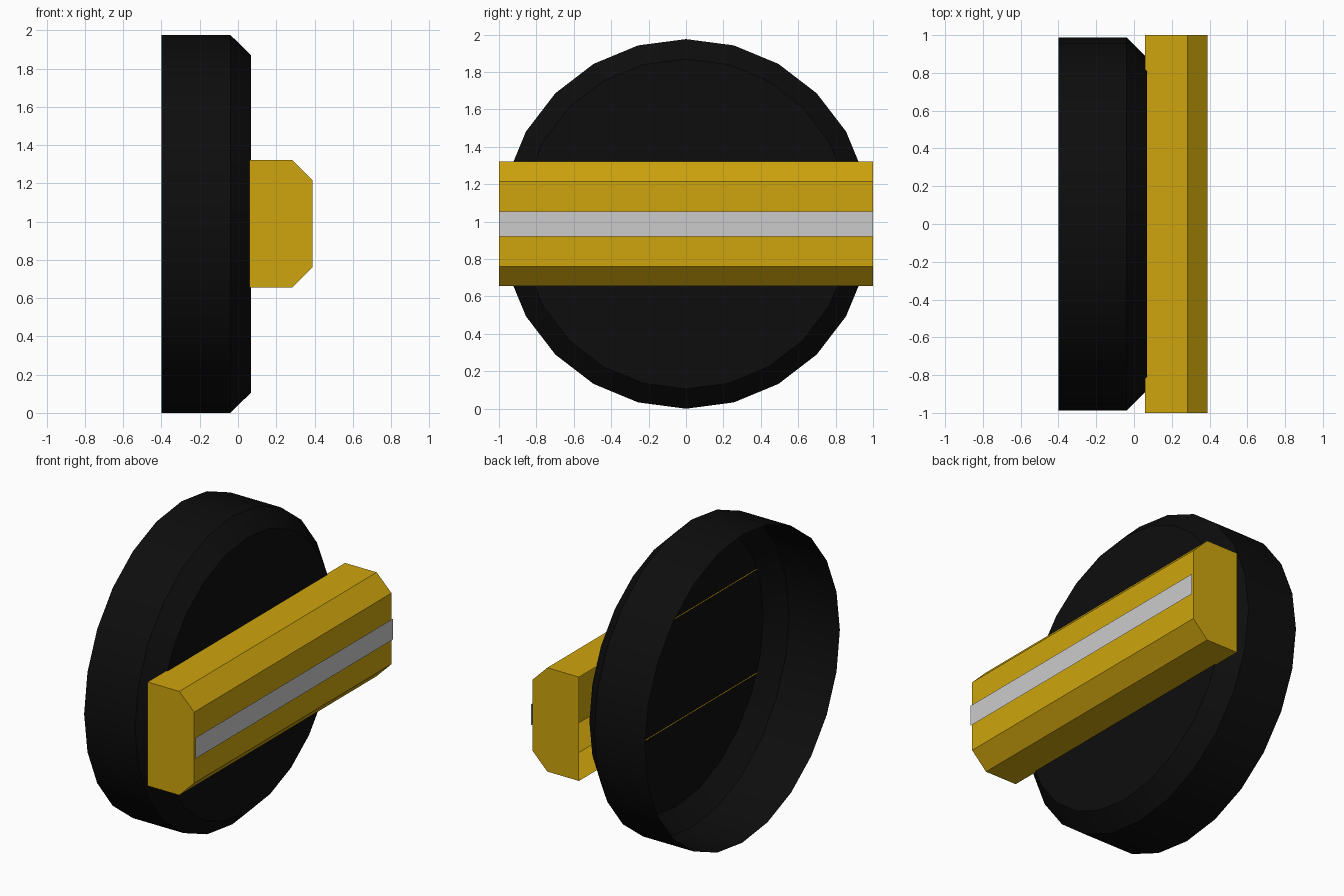
import bpy, bmesh
from math import sin, cos, tau, radians

if "Cube" in bpy.data.objects:
    bpy.data.objects.remove(bpy.data.objects["Cube"])

CZ = 0.988      # height of the dial axis
SIDES = 24


def material(name, rgb):
    m = bpy.data.materials.new(name)
    m.diffuse_color = (*rgb, 1)
    m.use_nodes = True
    m.node_tree.nodes["Principled BSDF"].inputs["Base Color"].default_value = m.diffuse_color
    return m


def finish(bm, name, mat=None):
    mesh = bpy.data.meshes.new(name)
    bm.to_mesh(mesh)
    bm.free()
    ob = bpy.data.objects.new(name, mesh)
    bpy.context.collection.objects.link(ob)
    if mat:
        mesh.materials.append(mat)
    return ob


black = material("black", (0.004, 0.004, 0.004))
yellow = material("yellow", (0.62, 0.375, 0.004))

# Dial base: thin cup, open at the back, chamfered front rim
bm = bmesh.new()
rings = []
for x, r in [(-0.40, 0.988), (-0.04, 0.988), (0.068, 0.882)]:
    rings.append([bm.verts.new((x, r * cos(tau * i / SIDES), CZ + r * sin(tau * i / SIDES)))
                  for i in range(SIDES)])
for a, b in zip(rings, rings[1:]):
    for i in range(SIDES):
        j = (i + 1) % SIDES
        bm.faces.new((a[i], a[j], b[j], b[i]))
bm.faces.new(rings[-1])
base = finish(bm, "dial_base", black)
bpy.context.view_layer.objects.active = base
base.select_set(True)
bpy.ops.object.shade_smooth_by_angle(angle=radians(30))

# Grip bar: chamfered profile with end caps, open where it meets the dial
bm = bmesh.new()
half = [(0.059, 0.333), (0.284, 0.333), (0.389, 0.228)]
profile = half + [(x, -z) for x, z in reversed(half)]
left, right = [[bm.verts.new((x, y, CZ + z)) for x, z in profile] for y in (-1, 1)]
for i in range(len(profile) - 1):
    bm.faces.new((left[i], left[i + 1], right[i + 1], right[i]))
bm.faces.new(left[::-1])
bm.faces.new(right)
finish(bm, "grip_bar", yellow)

# Pointer strip: flat sheet just in front of the grip
bm = bmesh.new()
bm.faces.new([bm.verts.new((0.40, y, CZ + z))
              for y, z in [(-1, -0.067), (1, -0.067), (1, 0.067), (-1, 0.067)]])
finish(bm, "pointer_strip")
